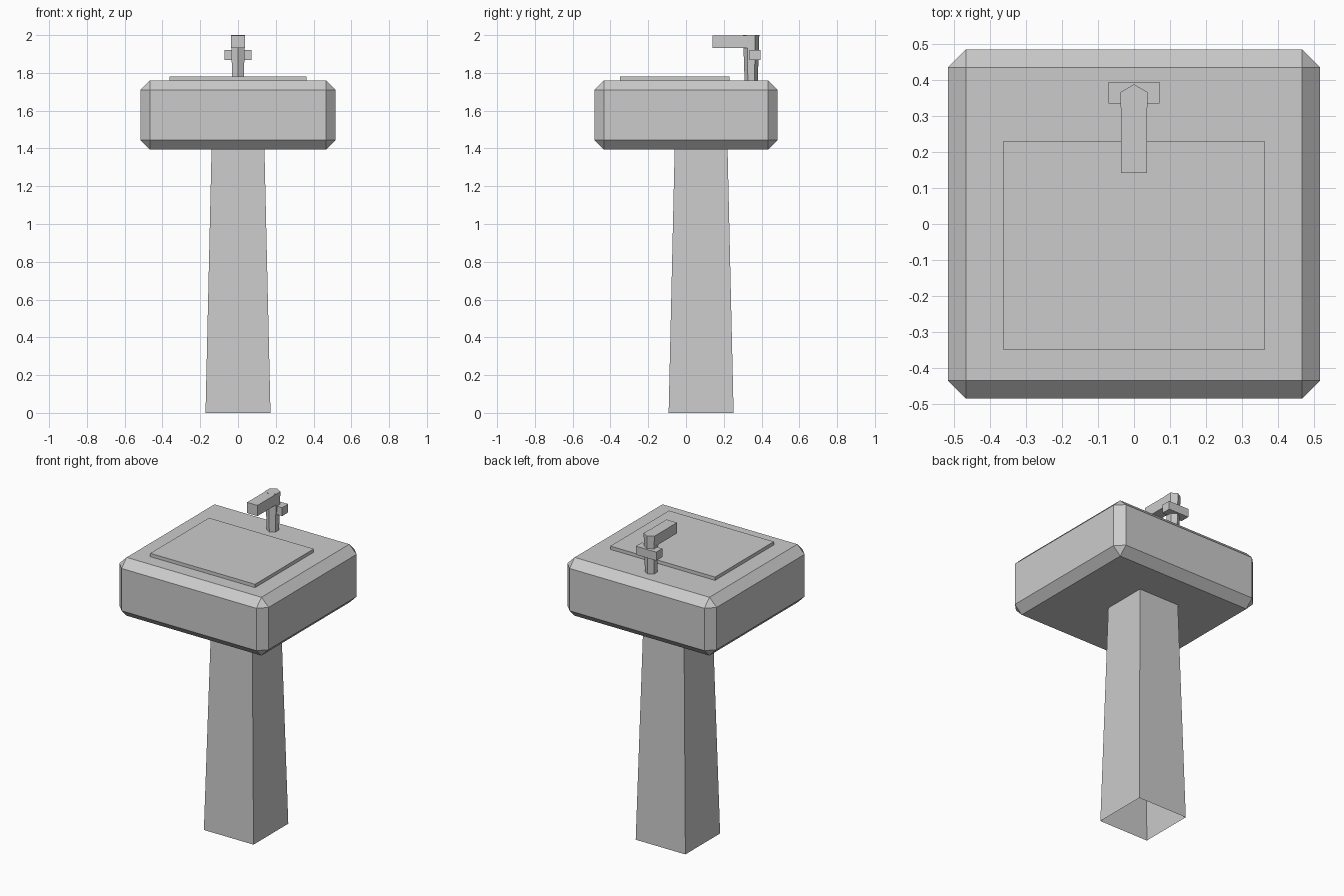
import bpy, bmesh, math
from mathutils import Vector

if "Cube" in bpy.data.objects:
    bpy.data.objects.remove(bpy.data.objects["Cube"])


def add_object(name, bm):
    bmesh.ops.recalc_face_normals(bm, faces=bm.faces)
    mesh = bpy.data.meshes.new(name)
    bm.to_mesh(mesh)
    bm.free()
    obj = bpy.data.objects.new(name, mesh)
    bpy.context.collection.objects.link(obj)
    return obj


def box(name, x, y, z, bevel=0.0):
    """Box from (min, max) ranges, optionally with one-step chamfers."""
    bm = bmesh.new()
    bmesh.ops.create_cube(bm, size=1)
    for v in bm.verts:
        v.co = Vector(r[0] if c < 0 else r[1] for c, r in zip(v.co, (x, y, z)))
    if bevel:
        bmesh.ops.bevel(bm, geom=bm.edges[:], offset=bevel, segments=1,
                        profile=0.5, affect='EDGES')
    return add_object(name, bm)


def taper(name, sides, r_low, r_high, y, z_low, z_high, turn, caps):
    """Tapered prism standing on z_low, centred on x = 0."""
    bm = bmesh.new()
    rings = []
    for r, z in ((r_low, z_low), (r_high, z_high)):
        angles = [turn + math.tau * i / sides for i in range(sides)]
        rings.append([bm.verts.new((r * math.cos(a), y + r * math.sin(a), z))
                      for a in angles])
    low, high = rings
    for i in range(sides):
        j = (i + 1) % sides
        bm.faces.new((low[i], low[j], high[j], high[i]))
    if caps:
        bm.faces.new(low[::-1])
        bm.faces.new(high)
    return add_object(name, bm)


# Pedestal: square, tapered, open at the bottom
root2 = math.sqrt(2)
taper("pedestal", 4, 0.172 * root2, 0.14 * root2, 0.08, 0, 1.396,
      math.pi / 4, caps=False)

# Chamfered basin block and the raised panel on top
box("basin", (-0.517, 0.517), (-0.485, 0.485), (1.394, 1.759), bevel=0.05)
box("basin_panel", (-0.363, 0.363), (-0.35, 0.231), (1.755, 1.78))

# Tap: six-sided column, spout and cross handle
taper("tap_column", 6, 0.035, 0.043, 0.345, 1.757, 2.0, math.pi / 2, caps=True)
box("tap_spout", (-0.036, 0.036), (0.141, 0.345), (1.932, 1.999))
box("tap_handle", (-0.071, 0.071), (0.335, 0.395), (1.867, 1.92))
